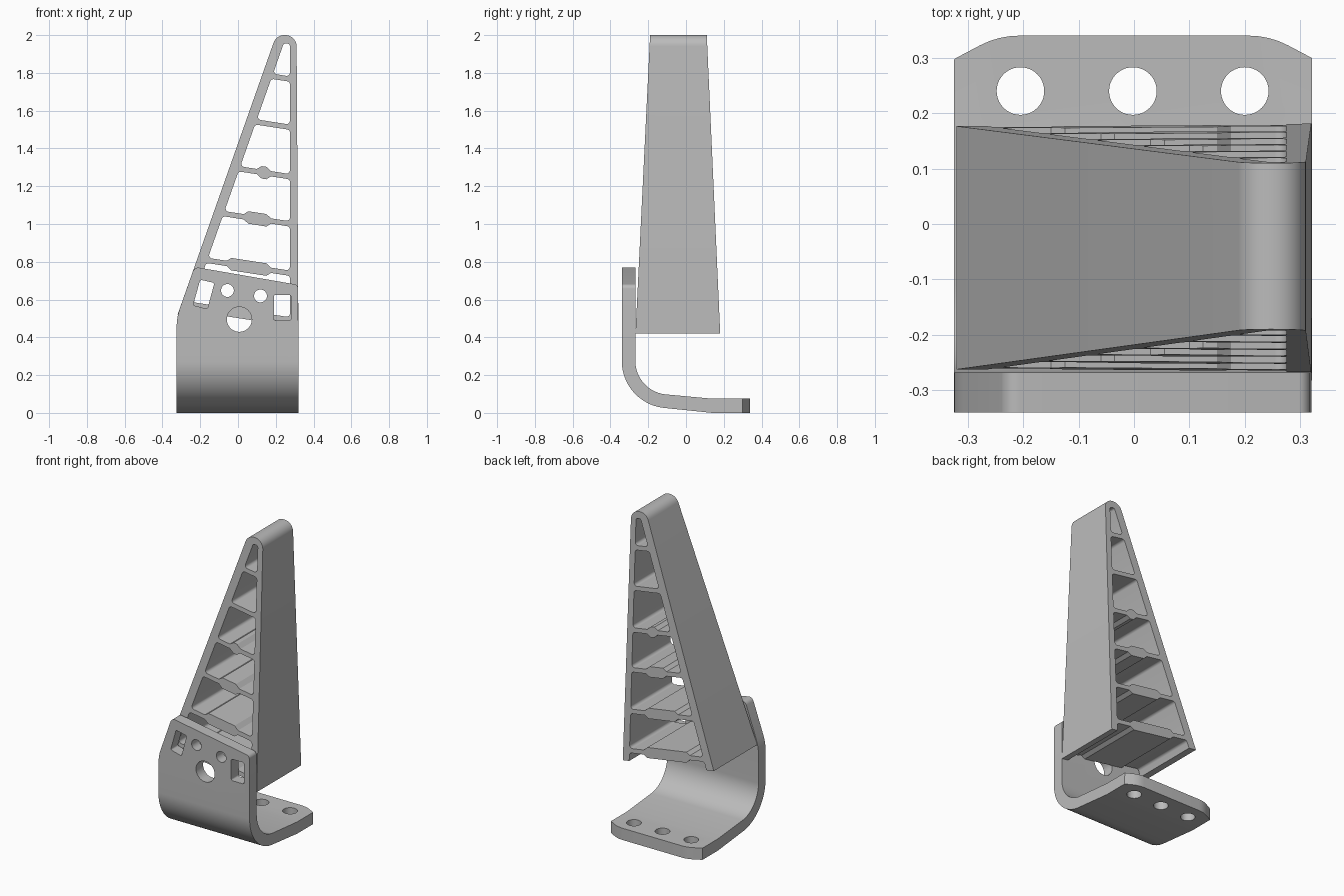
import bpy, bmesh, math
from mathutils import Vector, Matrix

cube = bpy.data.objects.get("Cube")
if cube:
    bpy.data.objects.remove(cube)

grey = bpy.data.materials.new("plain_grey")
grey.use_nodes = True
GREY = (0.5, 0.5, 0.5, 1)
grey.diffuse_color = GREY
grey.node_tree.nodes["Principled BSDF"].inputs["Base Color"].default_value = GREY


def rounded(corners):
    """Replace each (a, b, radius) corner by a tangent arc."""
    out, n = [], len(corners)
    for i, (a, b, r) in enumerate(corners):
        p = Vector((a, b))
        if r == 0:
            out.append(p)
            continue
        u = (Vector(corners[i - 1][:2]) - p).normalized()
        v = (Vector(corners[(i + 1) % n][:2]) - p).normalized()
        half = u.angle(v) / 2
        centre = p + (u + v).normalized() * (r / math.sin(half))
        start = p + u * (r / math.tan(half)) - centre
        end = p + v * (r / math.tan(half)) - centre
        sweep = math.atan2(start.x * end.y - start.y * end.x, start.dot(end))
        steps = max(4, math.ceil(abs(sweep) * 6))
        for k in range(steps + 1):
            out.append(centre + Matrix.Rotation(sweep * k / steps, 2) @ start)
    return out


def prism(name, points, axis, lo=-1.0, hi=1.0):
    """Extrude a 2D outline along x, y or z; lo and hi may be functions of height."""
    place = {"x": lambda a, b, t: (t, a, b),
             "y": lambda a, b, t: (a, t, b),
             "z": lambda a, b, t: (a, b, t)}[axis]
    at = lambda f, b: f(b) if callable(f) else f
    bm = bmesh.new()
    ends = [[bm.verts.new(place(a, b, at(f, b))) for a, b in points] for f in (lo, hi)]
    n = len(points)
    bm.faces.new(ends[0])
    bm.faces.new(ends[1])
    for i in range(n):
        j = (i + 1) % n
        bm.faces.new((ends[0][i], ends[0][j], ends[1][j], ends[1][i]))
    bmesh.ops.recalc_face_normals(bm, faces=bm.faces)
    mesh = bpy.data.meshes.new(name)
    bm.to_mesh(mesh)
    bm.free()
    obj = bpy.data.objects.new(name, mesh)
    bpy.context.collection.objects.link(obj)
    mesh.materials.append(grey)
    return obj


def circle(a, b, r, n=40):
    return [(a + r * math.cos(math.tau * k / n), b + r * math.sin(math.tau * k / n))
            for k in range(n)]


def boolean(obj, cutter, operation="DIFFERENCE"):
    mod = obj.modifiers.new("cut", "BOOLEAN")
    mod.object, mod.operation, mod.solver = cutter, operation, "EXACT"
    bpy.context.view_layer.objects.active = obj
    bpy.ops.object.modifier_apply(modifier=mod.name)
    bpy.data.objects.remove(cutter)


def finish(obj):
    bpy.ops.object.select_all(action="DESELECT")
    obj.select_set(True)
    bpy.context.view_layer.objects.active = obj
    bpy.ops.object.shade_smooth_by_angle(angle=math.radians(25))


# Tapered tower: sloping left edge, nearly upright right edge
SLOPE, TILT, WALL_R = 0.353, -0.155, 0.275
left_edge = lambda z: -0.32 + SLOPE * (z - 0.52)
front_y = lambda z: -0.19 - 0.049 * (2 - z)
back_y = lambda z: 0.11 + 0.045 * (2 - z)
tower = prism("tapered_tower", rounded([
    (-0.32, 0.52, 0), (0.32, 0.42, 0), (0.31, 2.0, 0.06), (left_edge(2.0), 2.0, 0.06)]),
    "y", front_y, back_y)

# Ribs, top to bottom: height at x = 0, and where the thick middle starts
ribs = [(1.81, None), (1.555, None), (1.293, 0.10), (1.043, 0.03), (0.782, -0.06), (0.535, -0.15)]


def rib_edge(rib, side):
    """One edge of a rib from left to right, side +1 above and -1 below."""
    height, thick = rib
    z_at = lambda x, t: height + TILT * x + side * t
    z = z_at(0, 0.014)
    x_left = (left_edge(z) + 0.055) / (1 - SLOPE * TILT)
    pts = [(x_left, z_at(x_left, 0.014), 0.018)]
    if thick is not None:
        for x, t in ((thick, 0.014), (thick + 0.025, 0.033), (0.15, 0.033), (0.175, 0.014)):
            pts.append((x, z_at(x, t), 0))
    return pts + [(WALL_R, z_at(WALL_R, 0.014), 0.018)]


# Cells between the ribs, the last one open at the bottom
roof = [(left_edge(1.955) + 0.055, 1.955, 0.013), (WALL_R, 1.955, 0.016)]
for rib in ribs:
    outline = rib_edge(rib, 1) + roof[::-1]
    boolean(tower, prism("cell_cutter", rounded(outline), "y"))
    roof = rib_edge(rib, -1)
floor = [(left_edge(0.3) + 0.055, 0.3, 0), (WALL_R, 0.3, 0)]
boolean(tower, prism("foot_cutter", rounded(floor + roof[::-1]), "y"))
finish(tower)

# Bent bracket: upright plate, quarter bend and foot plate
bend = [math.pi + math.radians(84) * k / 20 for k in range(21)]
arc = lambda r: [(-0.09 + r * math.cos(a), 0.275 + r * math.sin(a)) for a in bend]
side = ([(-0.34, 0.9)] + arc(0.25) + [(0.14, 0), (0.34, 0), (0.34, 0.075), (0.14, 0.075)]
        + arc(0.178)[::-1] + [(-0.268, 0.9)])
bracket = prism("bent_bracket", side, "x", -0.4, 0.4)
front_outline = rounded([(-0.325, -0.1, 0), (0.322, -0.1, 0), (0.318, 0.678, 0.025),
                         (left_edge(0.773), 0.773, 0.03), (-0.325, 0.505, 0.3)])
boolean(bracket, prism("front_outline", front_outline, "y"), "INTERSECT")
plan_outline = rounded([(-0.33, -0.5, 0), (0.33, -0.5, 0), (0.33, 0.295, 0.02), (0.245, 0.34, 0.15),
                        (-0.245, 0.34, 0.15), (-0.33, 0.295, 0.02)])
boolean(bracket, prism("plan_outline", plan_outline, "z"), "INTERSECT")

# Bolt holes in the foot plate
for x in (-0.205, -0.002, 0.2):
    boolean(bracket, prism("bolt_hole", circle(x, 0.24, 0.043), "z"))

# Round holes and corner windows in the upright plate
for x, z, r in ((0.007, 0.495, 0.066), (-0.056, 0.648, 0.034), (0.119, 0.619, 0.034)):
    boolean(bracket, prism("round_hole", circle(x, z, r), "y", -1, 0))
for corners in ([(-0.2, 0.705), (-0.125, 0.688), (-0.162, 0.55), (-0.238, 0.57)],
                [(0.19, 0.625), (0.28, 0.625), (0.28, 0.488), (0.19, 0.488)]):
    window = rounded([(x, z, 0.01) for x, z in corners])
    boolean(bracket, prism("window", window, "y", -1, 0))
finish(bracket)
